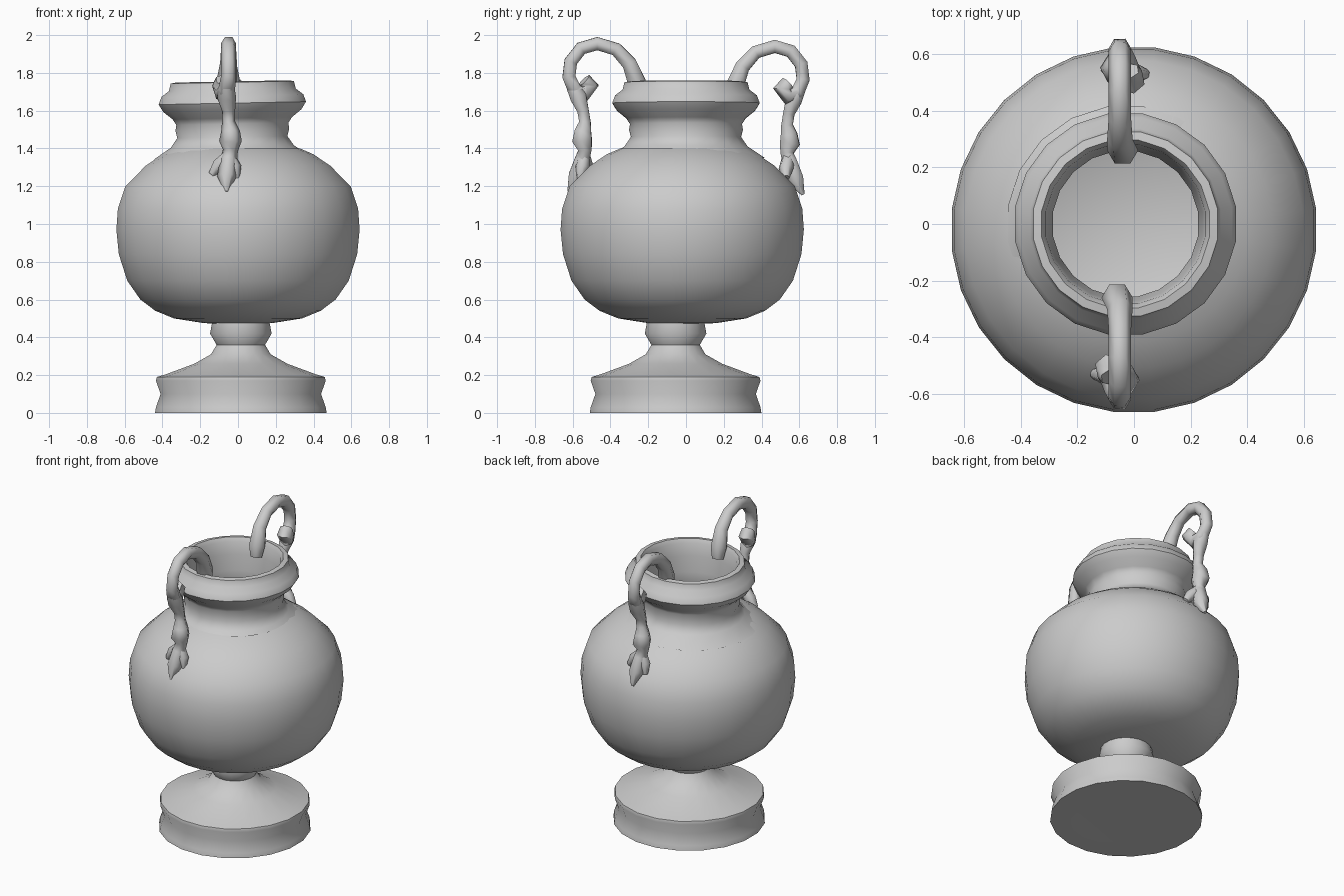
import bpy, bmesh, math
from mathutils import Vector

cube = bpy.data.objects.get("Cube")
if cube:
    bpy.data.objects.remove(cube)

stone = bpy.data.materials.new("grey stone")
stone.use_nodes = True
GREY = (0.6, 0.6, 0.6, 1)
stone.diffuse_color = GREY
stone.node_tree.nodes["Principled BSDF"].inputs["Base Color"].default_value = GREY


def finish(obj, angle):
    """Give the part its material and smooth shading with kept edges."""
    obj.data.materials.clear()
    obj.data.materials.append(stone)
    bpy.ops.object.select_all(action="DESELECT")
    obj.select_set(True)
    bpy.context.view_layer.objects.active = obj
    bpy.ops.object.shade_smooth_by_angle(angle=math.radians(angle))


def lathe(name, profile, centre, sides, angle=50, tilt=0.0):
    """Spin a (radius, height) profile about an upright axis."""
    bm = bmesh.new()
    rings = []
    for r, z in profile:
        if r == 0:
            rings.append([bm.verts.new((*centre, z))] * sides)
            continue
        ring = []
        for i in range(sides):
            a = math.tau * (i + 0.5) / sides
            x, y = r * math.cos(a), r * math.sin(a)
            ring.append(bm.verts.new((x + centre[0], y + centre[1], z + tilt * x)))
        rings.append(ring)
    for low, high in zip(rings, rings[1:]):
        for i in range(sides):
            j = (i + 1) % sides
            corners = dict.fromkeys((low[i], low[j], high[j], high[i]))
            bm.faces.new(list(corners))
    mesh = bpy.data.meshes.new(name)
    bm.to_mesh(mesh)
    bm.free()
    obj = bpy.data.objects.new(name, mesh)
    bpy.context.collection.objects.link(obj)
    finish(obj, angle)


def handle_tube(name, points, place):
    """Sweep a round section along (x, y, z, radius) points."""
    curve = bpy.data.curves.new(name, "CURVE")
    curve.dimensions = "3D"
    curve.bevel_depth = 1.0
    curve.bevel_resolution = 1
    curve.use_fill_caps = True
    spline = curve.splines.new("POLY")
    spline.points.add(len(points) - 1)
    for p, (x, y, z, r) in zip(spline.points, points):
        p.co = (*place(Vector((x, y, z))), 1)
        p.radius = r
    obj = bpy.data.objects.new(name, curve)
    bpy.context.collection.objects.link(obj)
    bpy.ops.object.select_all(action="DESELECT")
    obj.select_set(True)
    bpy.context.view_layer.objects.active = obj
    bpy.ops.object.convert(target="MESH")
    finish(bpy.context.object, 70)


# Round foot with a waisted stem
lathe("pedestal", [
    (0, 0.01), (.3, 0), (.46, 0), (.455, .03), (.43, .1), (.455, .17), (.45, .19),
    (.4, .205), (.25, .26), (.16, .31), (.13, .36), (.165, .42), (.15, .5)],
    (.015, -.055), 20)

# Hollow belly
lathe("bowl", [
    (0, .47), (.18, .475), (.34, .5), (.44, .54), (.52, .6), (.59, .7), (.635, .84),
    (.648, .97), (.64, 1.08), (.6, 1.2), (.49, 1.31), (.4, 1.37), (.33, 1.4),
    (.3, 1.37), (.45, 1.27), (.58, 1.08), (.59, .9), (.5, .65), (.3, .53), (0, .51)],
    (0, -.02), 28)

# Neck with its collar and rolled rim, open at the top
lathe("neck_and_rim", [
    (.42, 1.35), (.33, 1.41), (.295, 1.46), (.305, 1.5), (.3, 1.53), (.32, 1.56),
    (.37, 1.6), (.395, 1.64), (.38, 1.68), (.34, 1.71), (.33, 1.75), (.3, 1.755),
    (.285, 1.73), (.275, 1.65), (.26, 1.55), (.26, 1.46), (.3, 1.37)],
    (-.03, 0), 20, tilt=.02)

# Arched grip that ends in a small scroll
grip = [
    (-.01, -.25, 1.68, .04), (-.01, -.26, 1.75, .055), (0, -.3, 1.85, .045),
    (0, -.37, 1.925, .04), (0, -.47, 1.955, .04), (0, -.555, 1.93, .04),
    (0, -.61, 1.86, .04), (0, -.62, 1.78, .04), (-.01, -.59, 1.71, .045),
    (-.03, -.54, 1.69, .045), (-.04, -.51, 1.73, .05), (-.03, -.54, 1.76, .04)]
# Knotted strand from the scroll to the shoulder
strand = [
    (-.01, -.6, 1.73, .04), (-.01, -.57, 1.67, .05), (0, -.545, 1.6, .035),
    (0, -.535, 1.54, .035), (.01, -.545, 1.49, .05), (.01, -.55, 1.44, .06),
    (.01, -.535, 1.39, .04), (0, -.55, 1.34, .045), (-.01, -.58, 1.25, .05),
    (-.01, -.62, 1.17, .01)]
# Little roots that spread over the shoulder
roots = [
    [(0, -.54, 1.36, .035), (-.05, -.53, 1.31, .04), (-.09, -.53, 1.26, .02)],
    [(0, -.54, 1.36, .035), (.03, -.55, 1.3, .04), (.04, -.56, 1.24, .02)]]

AXIS_X = -.05
for side, turn, lift in (("front", 1, 0), ("back", -1, -.015)):
    def place(p):
        return Vector((AXIS_X + turn * p.x, turn * p.y, p.z + lift))
    handle_tube(side + "_grip", grip, place)
    handle_tube(side + "_strand", strand, place)
    for n, root in enumerate(roots):
        handle_tube(side + "_root_" + "ab"[n], root, place)
